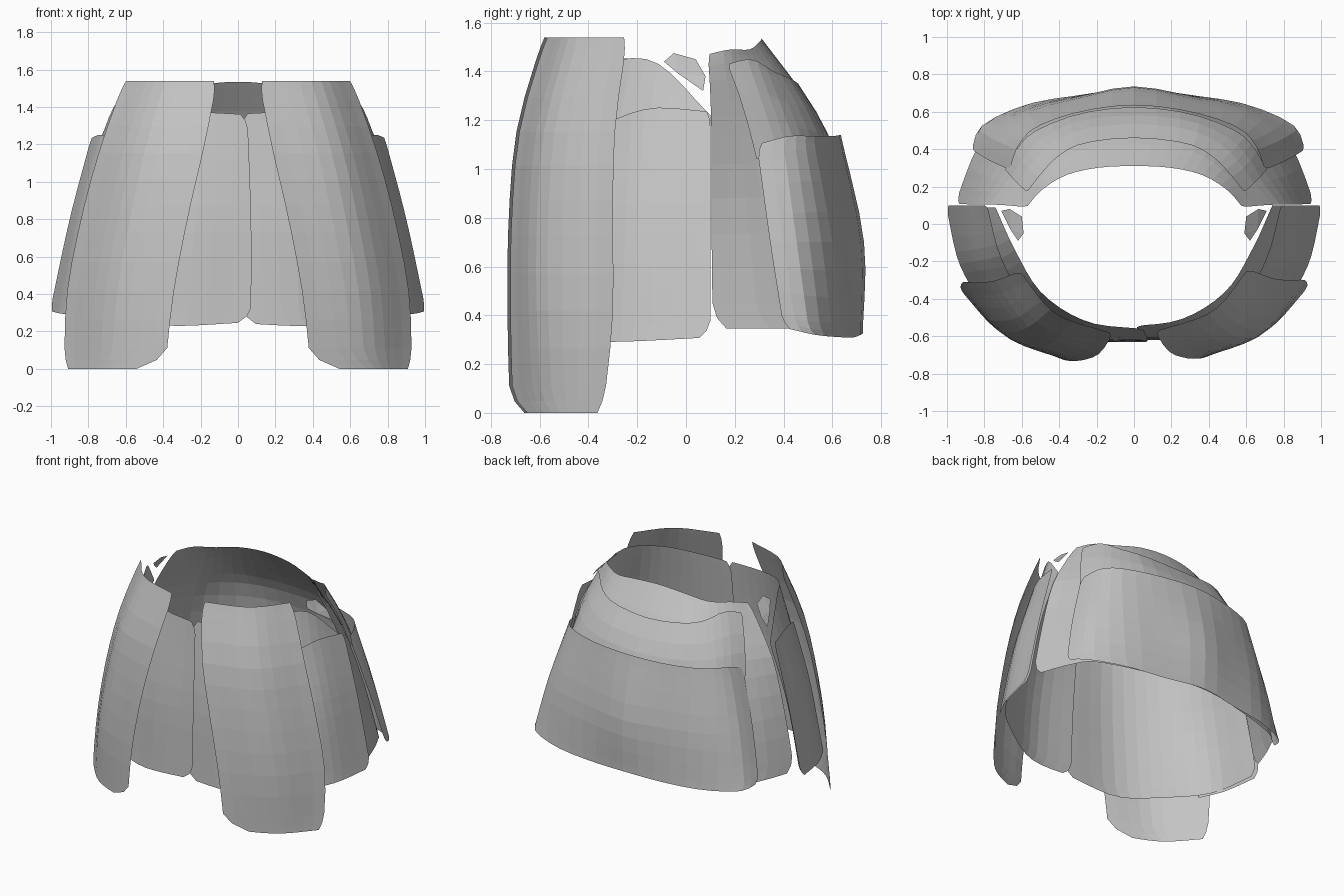
import bpy
import bmesh
from mathutils import Vector

cube = bpy.data.objects.get("Cube")
if cube:
    bpy.data.objects.remove(cube, do_unlink=True)

steel = bpy.data.materials.new("plain grey")
steel.use_nodes = True
grey = (0.55, 0.55, 0.55, 1)
steel.diffuse_color = grey
steel.node_tree.nodes["Principled BSDF"].inputs["Base Color"].default_value = grey


def spline(points, t):
    """Smooth curve through all points, t running from start to end."""
    last = len(points) - 1
    i = min(int(t * last), last - 1)
    f = t * last - i
    b, c = points[i], points[i + 1]
    before = points[i - 1] if i > 0 else b * 2 - c
    after = points[i + 2] if i + 2 <= last else c * 2 - b
    slope_b, slope_c = (c - before) / 2, (after - b) / 2
    return (b * (1 - f) + c * f
            + (slope_b - (c - b)) * (f * (1 - f) ** 2)
            - (slope_c - (c - b)) * (f * f * (1 - f)))


def finish(name, bm):
    mesh = bpy.data.meshes.new(name)
    bm.to_mesh(mesh)
    bm.free()
    mesh.materials.append(steel)
    obj = bpy.data.objects.new(name, mesh)
    bpy.context.collection.objects.link(obj)
    return obj


def panel(name, rows, across, up, side=1, start=0, bottom=(0, 0), top=(0, 0), push=0):
    """Curved sheet lofted through rows (bottom to top); bottom and top give
    the corner cuts at the row's start and end."""
    rows = [[Vector(p) for p in row] for row in rows]
    heights = [0, 0.03, 0.07] + [0.07 + 0.86 * j / up for j in range(1, up)] + [0.93, 0.97, 1]
    bm = bmesh.new()
    grid = []
    for v in heights:
        near = max(0, 1 - min(v, 1 - v) / 0.07) ** 2
        first, last = (near * cut for cut in (bottom if v < 0.5 else top))
        line = []
        for k in range(across + 1):
            u = start + (1 - start) * (first + (1 - first - last) * k / across)
            p = spline([spline(row, u) for row in rows], v)
            line.append(bm.verts.new((p.x * side, p.y + push, p.z)))
        grid.append(line)
    for low, high in zip(grid, grid[1:]):
        for k in range(across):
            quad = [low[k], low[k + 1], high[k + 1], high[k]]
            bm.faces.new(quad if side > 0 else quad[::-1])
    return finish(name, bm)


def wrap(rows, shrink=1):
    """Complete half rows (side to centre) with their mirror image."""
    return [row + [(-x * shrink, y, z) for x, y, z in row[-2::-1]] for row in rows]


def level(z, *pairs):
    return [(x, y, z) for x, y in pairs]


# Long front plates, centre edge to outer edge
front_rows = [
    level(0, (.39, -.71), (.71, -.57), (.93, -.34)),
    level(.4, (.345, -.72), (.68, -.59), (.915, -.3)),
    level(.8, (.27, -.715), (.61, -.59), (.84, -.3)),
    level(1.17, (.185, -.68), (.53, -.56), (.74, -.29)),
    level(1.54, (.11, -.575), (.42, -.465), (.61, -.24)),
]

# Inner plates wrapping from the front centre to the side
inner_rows = [
    [(-.07, -.62, .25), (.36, -.605, .23), (.66, -.465, .27), (.9, -.25, .3), (.985, .1, .32)],
    level(.8, (-.07, -.6), (.32, -.59), (.61, -.45), (.8, -.22), (.885, .1)),
    [(-.05, -.55, 1.36), (.25, -.51, 1.38), (.49, -.36, 1.43), (.635, -.13, 1.44), (.74, .1, 1.22)],
]

# Outer side plates lying over the inner ones
side_rows = [
    [(.86, -.36, .29), (.945, -.18, .295), (1.005, .1, .31)],
    level(.8, (.77, -.33), (.85, -.17), (.9, .1)),
    [(.64, -.33, 1.19), (.725, -.14, 1.25), (.785, .1, 1.235)],
]

# Small loose tab above each side
tab = [(.59, -.05, 1.475), (.62, -.09, 1.44), (.66, -.03, 1.39),
       (.71, .07, 1.32), (.665, .08, 1.38), (.6, .04, 1.45)]

for label, side in (("left", 1), ("right", -1)):
    # the right half sits slightly forward and overlaps at the centre
    forward = 0 if side > 0 else -0.012
    panel(label + "_front_plate", front_rows, 9, 9, side,
          bottom=(0.23, 0.05), top=(0.03, 0.03), push=forward)
    panel(label + "_inner_plate", inner_rows, 16, 7, side,
          start=0.055 if side > 0 else 0,
          bottom=(0.04, 0.03), top=(0.03, 0), push=forward)
    panel(label + "_side_plate", side_rows, 7, 7, side,
          bottom=(0, 0.08), top=(0, 0.03))
    bm = bmesh.new()
    corners = [bm.verts.new((x * side, y, z)) for x, y, z in tab]
    bm.faces.new(corners if side > 0 else corners[::-1])
    bmesh.ops.triangulate(bm, faces=bm.faces[:])
    finish(label + "_side_tab", bm)

# Inner back shell that curls in towards the waist
back_inner = wrap([
    level(.345, (.965, .11), (.86, .38), (.74, .52), (.3, .65), (0, .69)),
    level(.72, (.89, .105), (.78, .33), (.66, .48), (.3, .63), (0, .69)),
    level(1.08, (.8, .105), (.67, .28), (.56, .42), (.3, .57), (0, .605)),
    level(1.3, (.69, .1), (.585, .22), (.455, .36), (.28, .45), (0, .485)),
    [(.58, .09, 1.47), (.5, .18, 1.49), (.37, .26, 1.49), (.2, .3, 1.52), (0, .31, 1.535)],
], 0.99)
panel("back_inner_shell", back_inner, 24, 9, bottom=(0.025, 0.025), top=(0.01, 0.01))

# Upper back band overlapping the shell
back_band = wrap([
    level(1.04, (.71, .29), (.64, .41), (.54, .5), (.3, .59), (0, .625)),
    [(.66, .235, 1.25), (.59, .34, 1.25), (.49, .44, 1.22), (.3, .53, 1.2), (0, .56, 1.19)],
    [(.59, .17, 1.43), (.51, .27, 1.45), (.42, .36, 1.4), (.28, .43, 1.37), (0, .46, 1.35)],
], 0.97)
panel("back_upper_band", back_band, 20, 3, top=(0.01, 0.01))

# Wide lower back plate, a little narrower on the right
back_plate = wrap([
    [(.915, .4, .35), (.85, .53, .32), (.6, .64, .31), (.3, .69, .31), (0, .725, .325)],
    level(.7, (.825, .345), (.775, .48), (.595, .6), (.3, .675), (0, .73)),
    [(.7, .29, 1.1), (.65, .42, 1.135), (.545, .52, 1.135), (.3, .6, 1.135), (0, .635, 1.14)],
], 0.95)
panel("back_lower_plate", back_plate, 20, 6, bottom=(0.025, 0.025), top=(0.02, 0.02))
